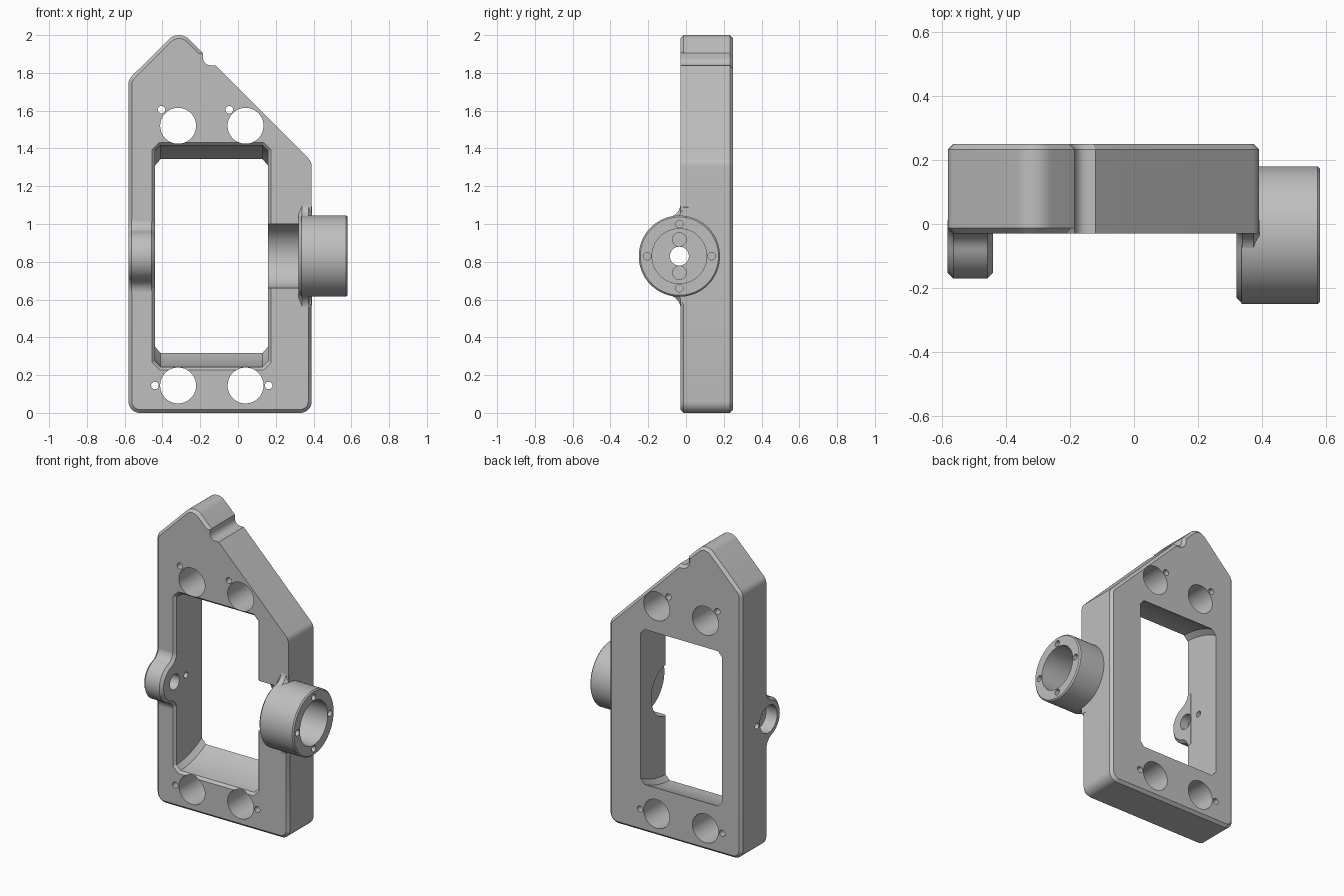
import bpy, bmesh, math
from mathutils import Vector

cube = bpy.data.objects.get("Cube")
if cube:
    bpy.data.objects.remove(cube, do_unlink=True)

grey = bpy.data.materials.new("machined_grey")
grey.use_nodes = True
tone = (0.52, 0.52, 0.52, 1)
grey.diffuse_color = tone
grey.node_tree.nodes["Principled BSDF"].inputs["Base Color"].default_value = tone

FRONT, BACK = -0.03, 0.25          # plate faces
LEFT, RIGHT = -0.58, 0.39          # plate sides
WIN_L, WIN_R = -0.44, 0.16         # window sides
SWING = 0.587                      # radius of the arched window ends
AY, AZ = -0.035, 0.83              # pivot axis, along x
CH = 0.018                         # edge chamfer
SKIN = 0.0006                      # keeps joined parts from sharing a plane


def rounded(corners, steps=8):
    """Outline from (u, v, radius) corners, each replaced by an arc."""
    out = []
    for i, (u, v, r) in enumerate(corners):
        p = Vector((u, v))
        if not r:
            out.append(p)
            continue
        a = (Vector(corners[i - 1][:2]) - p).normalized()
        b = (Vector(corners[(i + 1) % len(corners)][:2]) - p).normalized()
        half = a.angle(b) / 2
        mid = p + (a + b).normalized() * (r / math.sin(half))
        start = (p + a * (r / math.tan(half)) - mid).normalized()
        end = (p + b * (r / math.tan(half)) - mid).normalized()
        out += [mid + start.slerp(end, k / steps) * r for k in range(steps + 1)]
    return out


def circle(u, v, r, n=64):
    return [Vector((u + r * math.cos(math.tau * i / n), v + r * math.sin(math.tau * i / n)))
            for i in range(n)]


def inset(points, depth, rule=lambda p: True):
    """Move a counter-clockwise outline inwards where the rule holds."""
    out = []
    for i, p in enumerate(points):
        d1 = (p - points[i - 1]).normalized()
        d2 = (points[(i + 1) % len(points)] - p).normalized()
        n1, n2 = Vector((-d1.y, d1.x)), Vector((-d2.y, d2.x))
        out.append(p + (n1 + n2) * (depth / (1 + n1.dot(n2))) if rule(p) else p.copy())
    return out


def loft(name, axis, stations):
    """Closed solid through (position, outline) stations along x or y."""
    bm = bmesh.new()
    rings = []
    for pos, outline in stations:
        rings.append([bm.verts.new((pos, p.x, p.y) if axis == "x" else (p.x, pos, p.y))
                      for p in outline])
    count = len(rings[0])
    for low, high in zip(rings, rings[1:]):
        for i in range(count):
            j = (i + 1) % count
            bm.faces.new((low[i], low[j], high[j], high[i]))
    bm.faces.new(rings[0][::-1])
    bm.faces.new(rings[-1])
    if axis == "y":
        bmesh.ops.reverse_faces(bm, faces=bm.faces[:])
    bm.normal_update()
    mesh = bpy.data.meshes.new(name)
    bm.to_mesh(mesh)
    bm.free()
    mesh.materials.append(grey)
    obj = bpy.data.objects.new(name, mesh)
    bpy.context.collection.objects.link(obj)
    return obj


def volume(mesh):
    bm = bmesh.new()
    bm.from_mesh(mesh)
    result = bm.calc_volume(signed=True)
    bm.free()
    return result


def cut(targets, tool):
    """Subtract the tool, using the first solver that gives a sound solid."""
    tool.hide_render = True
    for target in targets:
        before = volume(target.data)
        mod = target.modifiers.new("cut", "BOOLEAN")
        mod.operation = "DIFFERENCE"
        mod.object = tool
        for solver in reversed(mod.bl_rna.properties["solver"].enum_items.keys()):
            mod.solver = solver
            graph = bpy.context.evaluated_depsgraph_get()
            graph.update()
            mesh = bpy.data.meshes.new_from_object(target.evaluated_get(graph))
            if 0.3 * before < volume(mesh) < 0.99999 * before:
                target.data = mesh
                break
        target.modifiers.remove(mod)
    bpy.data.objects.remove(tool, do_unlink=True)


def rod(axis, u, v, r, lo, hi, n=64):
    outline = circle(u, v, r, n)
    return loft("cutter", axis, [(lo, outline), (hi, outline)])


def boss(name, radius, fillet, lo, hi):
    """Round lug on the pivot axis, blended into the front face."""
    cy = FRONT + SKIN - fillet
    reach = math.sqrt((radius + fillet) ** 2 - (AY - cy) ** 2)
    touch = math.atan2(reach, AY - cy)
    half = [(0.03, reach)]
    for k in range(9):                       # concave blend
        t = touch * k / 8
        half.append((cy + fillet * math.cos(t), reach - fillet * math.sin(t)))
    for k in range(1, 21):                   # convex nose
        t = math.pi - touch + touch * k / 20
        half.append((AY + radius * math.cos(t), radius * math.sin(t)))
    pts = [Vector((y, AZ + z)) for y, z in half] + [Vector((y, AZ - z)) for y, z in half[-2::-1]]
    small = inset(pts, CH)
    return loft(name, "x", [(lo, small), (lo + CH, pts), (hi - CH, pts), (hi, small)])


# Plate with pointed top and a small step on the long slope
outline = rounded([
    (LEFT, 0, 0.06), (RIGHT, 0, 0.06), (RIGHT, 0.56, 0), (RIGHT, 0.58, 0), (RIGHT, 1.33, 0.06),
    (-0.12, 1.84, 0), (-0.185, 1.84, 0.04), (-0.185, 1.905, 0), (-0.195, 1.915, 0),
    (-0.3125, 2.031, 0.075), (LEFT, 1.765, 0.06)])
front_rim = inset(outline, CH, lambda p: p.x < -0.19 or p.y < 0.57)
frame = loft("bracket_frame", "y", [(FRONT, front_rim), (FRONT + CH, outline),
                                    (BACK - CH, outline), (BACK, inset(outline, CH))])

# Window with arched ends that clear a swinging part
c = 0.03
arc = circle(AY, AZ, SWING, 160)
cut([frame], loft("cutter", "x", [(WIN_L, inset(arc, c)), (WIN_L + c, arc),
                                  (WIN_R - c, arc), (WIN_R, inset(arc, c))]))

# Chamfer around the front of the window
top, base = AZ + SWING, AZ - SWING
rim = [Vector(p) for p in (
    (WIN_R, top - c), (WIN_R - c, top), (WIN_L + c, top), (WIN_L, top - c),
    (WIN_L, base + c), (WIN_L + c, base), (WIN_R - c, base), (WIN_R, base + c))]
cut([frame], loft("cutter", "y", [(FRONT - 0.005, inset(rim, -0.02)),
                                  (FRONT + 0.016, inset(rim, 0.001))]))

# Pivot lugs and hub
left_lug = boss("left_lug", 0.135, 0.07, LEFT - SKIN, WIN_L + SKIN)
right_lug = boss("right_lug", 0.214, 0.07, 0.32, RIGHT + SKIN)
drum = circle(AY, AZ, 0.215, 96)
hub = loft("hub", "x", [(0.335, drum), (0.572, drum), (0.58, inset(drum, 0.008))])

# Groove in the right bar, hub pocket and the holes in its floor
right_parts = [frame, right_lug, hub]
cut([frame], rod("x", AY, AZ, 0.17, 0.1, 0.321))
cut(right_parts, rod("x", AY, AZ, 0.145, 0.35, 0.7))
for dz, r in ((0, 0.05), (0.088, 0.036), (-0.088, 0.036)):
    cut(right_parts, rod("x", AY, AZ + dz, r, 0.3, 0.37))
for dy, dz in ((1, 0), (-1, 0), (0, 1), (0, -1)):
    cut([hub], rod("x", AY + 0.17 * dy, AZ + 0.17 * dz, 0.02, 0.48, 0.7, 24))

# Left lug recess, bore and pin hole
cut([frame, left_lug], rod("x", AY, AZ, 0.09, -0.7, -0.5))
cut([frame, left_lug], rod("x", AY, AZ, 0.05, -0.55, -0.4))
cut([frame], rod("x", AY + 0.12, AZ, 0.02, -0.7, -0.4, 24))

# Mounting holes, each with a small pin hole beside it
for x, z, px, pz in ((-0.317, 1.52, -0.405, 1.605), (0.04, 1.52, -0.046, 1.605),
                     (-0.317, 0.145, -0.44, 0.145), (0.04, 0.145, 0.162, 0.145)):
    cut([frame], rod("y", x, z, 0.095, -0.2, 0.4))
    cut([frame], rod("y", px, pz, 0.02, -0.2, 0.4, 24))

bpy.ops.object.select_all(action="DESELECT")
for part in (frame, left_lug, right_lug, hub):
    part.select_set(True)
bpy.context.view_layer.objects.active = frame
bpy.ops.object.shade_smooth_by_angle(angle=math.radians(30))
